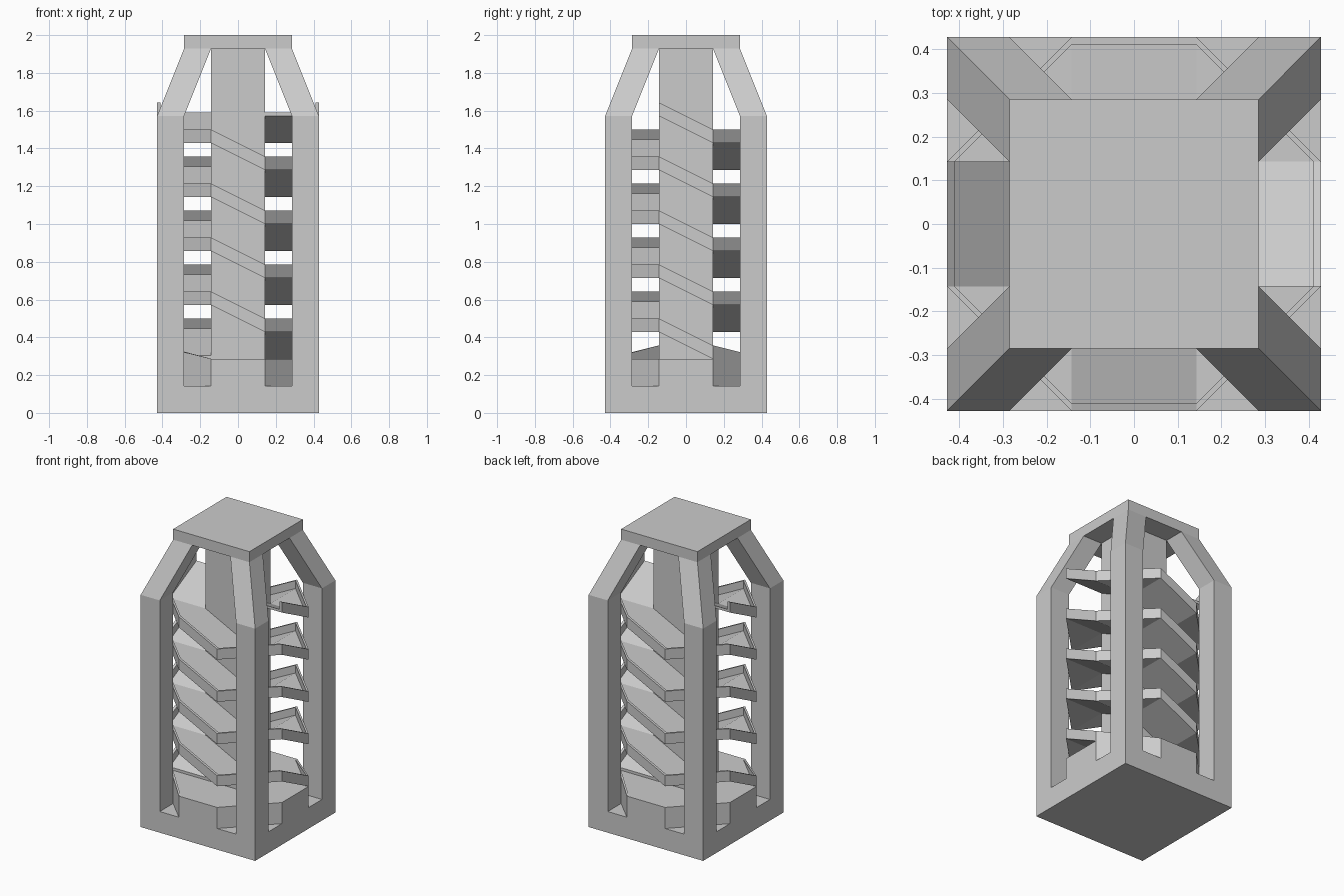
import bpy, bmesh
from math import pi
from mathutils import Matrix, Vector

if "Cube" in bpy.data.objects:
    bpy.data.objects.remove(bpy.data.objects["Cube"])

U = 1 / 7          # design module: the tower is 6 x 6 x 14 modules
T = U / 8          # thickness of the ramp floor and its outer wall


def make(name, bm):
    bmesh.ops.remove_doubles(bm, verts=bm.verts, dist=1e-5)
    bmesh.ops.recalc_face_normals(bm, faces=bm.faces)
    me = bpy.data.meshes.new(name)
    bm.to_mesh(me)
    bm.free()
    ob = bpy.data.objects.new(name, me)
    bpy.context.collection.objects.link(ob)
    return ob


def loft(name, rings, skip=None):
    """Skin a list of point rings and cap both ends; skip leaves one side open."""
    bm = bmesh.new()
    vs = [[bm.verts.new(p) for p in r] for r in rings]
    n = len(vs[0])
    for a, b in zip(vs, vs[1:]):
        for i in range(n):
            if i != skip:
                j = (i + 1) % n
                bm.faces.new((a[i], a[j], b[j], b[i]))
    bm.faces.new(vs[0])
    bm.faces.new(vs[-1])
    return make(name, bm)


def square(x0, x1, z):
    return [(x0, x0, z), (x1, x0, z), (x1, x1, z), (x0, x1, z)]


def turned(points, k):
    m = Matrix.Rotation(k * pi / 2, 3, 'Z')
    return [m @ Vector(p) for p in points]


# Square plinth, octagonal landing, central core and roof slab
loft("plinth", [square(-3 * U, 3 * U, z) for z in (0, U)])
octagon = [p for k in range(4) for p in turned([(-U, -3 * U, 0), (U, -3 * U, 0)], k)]
loft("landing", [[(p.x, p.y, z) for p in octagon] for z in (U, 2 * U)])
loft("core", [square(-U, U, z) for z in (2 * U, 13.5 * U)])
loft("roof_slab", [square(-2 * U, 2 * U, z) for z in (13.5 * U, 14 * U)])

# Corner pillars that lean inward to the roof
pillar = [square(2 * U, 3 * U, U), square(2 * U, 3 * U, 11 * U),
          square(U, 2 * U, 13.5 * U)]
for k in range(4):
    loft(f"pillar_{k + 1}", [turned(r, k) for r in pillar])


# L-shaped ramp section: outer wall, floor, open where it meets the core
def section(x, z):
    return [(x, -3 * U, z), (x, -3 * U, z + U / 2), (x, -3 * U + T, z + U / 2),
            (x, -3 * U + T, z + T), (x, -U, z + T), (x, -U, z)]


# Two interleaved ramps: sloped on each side, flat round each corner
STEPS = 9
for h in range(2):
    rings = []
    for i in range(STEPS):
        k, z = 1 + i + 2 * h, (11 - i) * U
        rings += [turned(section(-U, z), k), turned(section(U, z - U), k)]
    loft(f"spiral_ramp_{h + 1}", rings, skip=4)

    # Tapered wall at the ramp exit, dying into the landing
    start = [(U, -3 * U, 2 * U), (U, -3 * U, 2.5 * U),
             (U, -3 * U + T, 2.5 * U), (U, -3 * U + T, 2 * U)]
    end = [(3 * U, -U, 2 * U), (3 * U, -U, 2 * U + 0.001),
           (3 * U - T, -U, 2 * U + 0.001), (3 * U - T, -U, 2 * U)]
    loft(f"exit_wall_{h + 1}", [turned(start, k), turned(end, k)])
